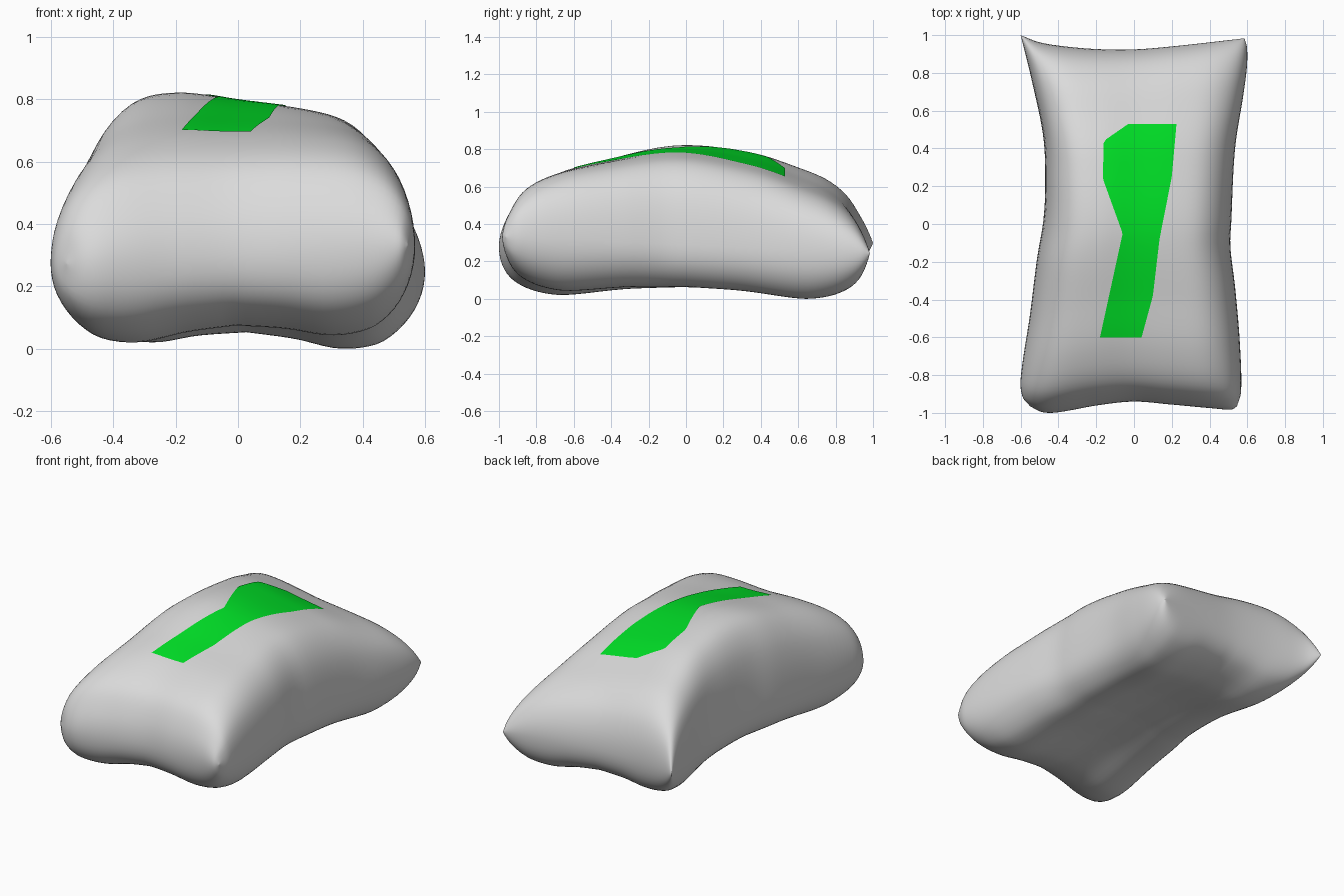
import bpy, bmesh, math
from mathutils import Vector
from mathutils.bvhtree import BVHTree

if "Cube" in bpy.data.objects:
    bpy.data.objects.remove(bpy.data.objects["Cube"])


def curve(pts):
    """Smooth function through (position, value) pairs."""
    n = len(pts)
    slope = []
    for i in range(n):
        a, b = pts[max(i - 1, 0)], pts[min(i + 1, n - 1)]
        slope.append((b[1] - a[1]) / (b[0] - a[0]))

    def f(x):
        x = min(max(x, pts[0][0]), pts[-1][0])
        i = 0
        while i < n - 2 and x > pts[i + 1][0]:
            i += 1
        (x0, y0), (x1, y1) = pts[i], pts[i + 1]
        d = x1 - x0
        t = (x - x0) / d
        return ((2 * t**3 - 3 * t**2 + 1) * y0 + (t**3 - 2 * t**2 + t) * d * slope[i]
                + (3 * t**2 - 2 * t**3) * y1 + (t**3 - t**2) * d * slope[i + 1])
    return f


def linear(pts):
    def f(x):
        for (x0, y0), (x1, y1) in zip(pts, pts[1:]):
            if x <= x1:
                return y0 + (y1 - y0) * (x - x0) / (x1 - x0)
        return pts[-1][1]
    return f


def material(name, rgb):
    m = bpy.data.materials.new(name)
    m.diffuse_color = (*rgb, 1)
    m.use_nodes = True
    m.node_tree.nodes["Principled BSDF"].inputs["Base Color"].default_value = m.diffuse_color
    return m


def add_object(name, bm, mat):
    me = bpy.data.meshes.new(name)
    bm.to_mesh(me)
    me.materials.append(mat)
    for p in me.polygons:
        p.use_smooth = True
    ob = bpy.data.objects.new(name, me)
    bpy.context.collection.objects.link(ob)
    return ob


def grid_faces(bm, rows, flip=False):
    for r0, r1 in zip(rows, rows[1:]):
        for a, b, c, d in zip(r0, r0[1:], r1[1:], r1):
            bm.faces.new((d, c, b, a) if flip else (a, b, c, d))


grey = material("grey cloth", (0.71, 0.71, 0.71))
green = material("green patch", (0.0, 0.75, 0.02))

# Outline of the pillow seen from above
left = curve([(-1, -.55), (-.95, -.59), (-.85, -.60), (-.5, -.55), (-.2, -.513), (0, -.48),
              (.2, -.47), (.45, -.48), (.75, -.54), (1, -.60)])
right = curve([(-1, .545), (-.92, .567), (-.65, .56), (-.35, .535), (-.13, .51), (0, .515),
               (.4, .535), (.7, .58), (.85, .598), (.95, .598), (1, .585)])
front = curve([(-1, -.965), (-.9, -.993), (-.8, -1), (-.65, -.99), (-.35, -.96), (0, -.94),
               (.35, -.955), (.75, -.975), (.95, -.982), (1, -.965)])
back = curve([(-1, 1), (-.85, .965), (-.67, .945), (-.35, .927), (0, .924), (.35, .94), (1, .983)])

# Height profiles of the upper side, across and along
across = curve([(-1, 0), (-.85, .42), (-.7, .72), (-.5, .94), (-.27, 1), (0, .95), (.25, .90),
                (.45, .83), (.6, .71), (.75, .52), (.87, .3), (1, 0)])
along = curve([(-1, 0), (-.85, .28), (-.7, .54), (-.5, .735), (-.3, .86), (-.02, 1), (.25, .91),
               (.45, .75), (.6, .625), (.75, .45), (.87, .25), (1, 0)])

# Depth profiles of the hollow underside, from the middle to the rim
under_across = curve([(0, .84), (.18, .90), (.36, 1), (.54, .94), (.67, .77), (.8, .52), (.9, .28), (1, 0)])
under_along = curve([(0, .84), (.2, .88), (.45, 1), (.58, .94), (.7, .8), (.8, .62), (.9, .35), (1, 0)])


def surface(s, t, top):
    u, v = math.sin(s * math.pi / 2), math.sin(t * math.pi / 2)
    a, b = (u + 1) / 2, (v + 1) / 2
    x = left(v) * (1 - a) + right(v) * a
    y = front(u) * (1 - b) + back(u) * b
    seam = (.275 * (1 - a) + .335 * a) * (1 - b) + (.30 * (1 - a) + .245 * a) * b
    if top:
        z = seam + .535 * across(s) * along(t) * (1 - .13 * u * v)
    else:
        z = seam - .265 * under_across(abs(s)) * under_along(abs(t))
    return Vector((x, y, z))


# Pillow body: upper and lower skins welded at the seam
NX, NY = 48, 64
bm = bmesh.new()
for top in (True, False):
    rows = [[bm.verts.new(surface(-1 + 2 * i / NX, -1 + 2 * j / NY, top)) for i in range(NX + 1)]
            for j in range(NY + 1)]
    grid_faces(bm, rows, flip=not top)
bmesh.ops.remove_doubles(bm, verts=bm.verts, dist=1e-5)
low = min(v.co.z for v in bm.verts)
bmesh.ops.translate(bm, verts=bm.verts, vec=(0, 0, -low))
bmesh.ops.recalc_face_normals(bm, faces=bm.faces)
tree = BVHTree.FromBMesh(bm)
add_object("pillow_body", bm, grey)
bm.free()

# Green patch lying on the upper side
patch_left = linear([(-.6, -.18), (-.05, -.06), (.24, -.165), (.44, -.16), (.53, -.03)])
patch_right = linear([(-.6, .04), (-.38, .10), (-.08, .135), (.25, .20), (.53, .225)])
bm = bmesh.new()
rows = []
for j in range(57):
    y = -.6 + 1.13 * j / 56
    x0, x1 = patch_left(y), patch_right(y)
    row = []
    for i in range(13):
        x = x0 + (x1 - x0) * i / 12
        hit = tree.ray_cast(Vector((x, y, 3)), Vector((0, 0, -1)))[0]
        row.append(bm.verts.new((x, y, hit.z + .003)))
    rows.append(row)
grid_faces(bm, rows)
add_object("green_patch", bm, green)
bm.free()
